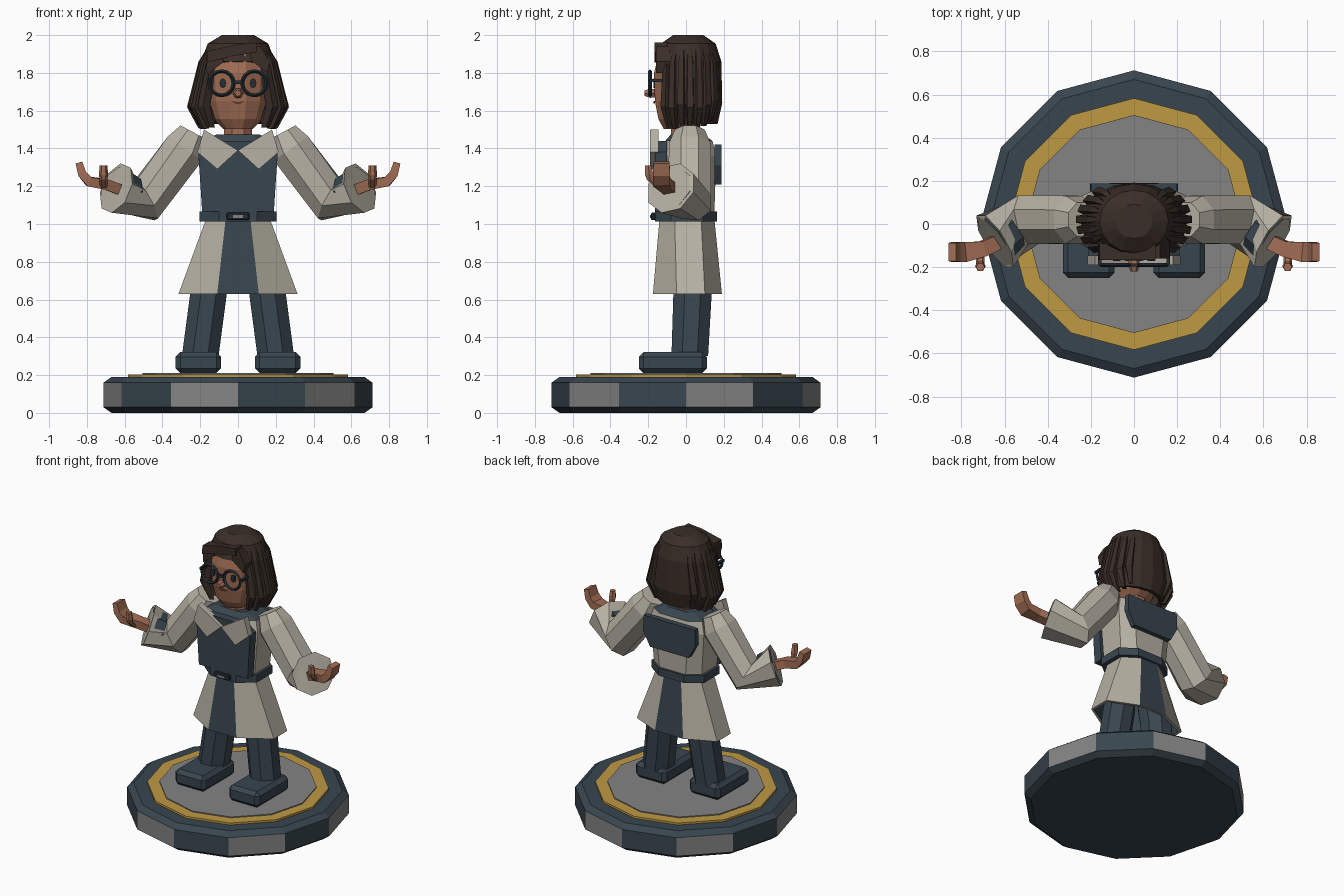
import bpy, bmesh, math, random
from mathutils import Vector

if "Cube" in bpy.data.objects:
    bpy.data.objects.remove(bpy.data.objects["Cube"])

random.seed(4)


def material(name, rgb):
    m = bpy.data.materials.new(name)
    m.diffuse_color = (*rgb, 1)
    m.use_nodes = True
    m.node_tree.nodes["Principled BSDF"].inputs["Base Color"].default_value = m.diffuse_color
    return m


NAVY = material("dark slate", (0.040, 0.060, 0.078))
COAT = material("coat beige", (0.47, 0.44, 0.37))
SKIN = material("skin", (0.36, 0.155, 0.09))
HAIR = material("hair brown", (0.042, 0.027, 0.021))
GREY = material("stone grey", (0.23, 0.23, 0.235))
GOLD = material("gold", (0.52, 0.32, 0.055))
FRAME = material("frame blue black", (0.018, 0.028, 0.038))
LIP = material("lip brown", (0.24, 0.10, 0.06))


def finish(name, bm, mats, mirror=False, bevel=0.0):
    bmesh.ops.recalc_face_normals(bm, faces=bm.faces[:])
    me = bpy.data.meshes.new(name)
    bm.to_mesh(me)
    bm.free()
    for m in mats:
        me.materials.append(m)
    ob = bpy.data.objects.new(name, me)
    bpy.context.collection.objects.link(ob)
    if bevel:
        b = ob.modifiers.new("bevel", 'BEVEL')
        b.width, b.segments = bevel, 1
    if mirror:
        ob.modifiers.new("mirror", 'MIRROR').use_mirror_merge = False
    return ob


def loft(name, rings, mats, rule=None, mirror=False, bevel=0.0, closed=True):
    """Skin a list of equal point rings; rule(segment, face) picks the material."""
    bm = bmesh.new()
    vs = [[bm.verts.new(p) for p in r] for r in rings]
    n = len(rings[0])
    made = []
    for k in range(len(vs) - 1):
        for i in range(n):
            j = (i + 1) % n
            made.append((k, bm.faces.new((vs[k][i], vs[k][j], vs[k + 1][j], vs[k + 1][i]))))
    if closed:
        made.append((-1, bm.faces.new(vs[0][::-1])))
        made.append((len(vs) - 1, bm.faces.new(vs[-1])))
    bmesh.ops.recalc_face_normals(bm, faces=bm.faces[:])
    bm.normal_update()
    if rule:
        for k, f in made:
            f.material_index = rule(k, f)
    return finish(name, bm, mats, mirror, bevel)


def flat_ring(z, rx, ry, n, cx=0.0, cy=0.0, phase=0.0):
    return [(cx + rx * math.cos(phase + 2 * math.pi * i / n),
             cy + ry * math.sin(phase + 2 * math.pi * i / n), z) for i in range(n)]


def path_rings(path, n, phase=0.0):
    """path: (x, y, z, radius along y, radius across)"""
    pts = [Vector(p[:3]) for p in path]
    out = []
    for i, p in enumerate(path):
        t = (pts[min(i + 1, len(pts) - 1)] - pts[max(i - 1, 0)]).normalized()
        y = Vector((0, 1, 0))
        u = (y - t * y.dot(t)).normalized()
        v = t.cross(u)
        out.append([pts[i] + u * p[3] * math.cos(phase + 2 * math.pi * k / n)
                    + v * p[4] * math.sin(phase + 2 * math.pi * k / n) for k in range(n)])
    return out


def plate(name, pts, y0, y1, mat, mirror=False, bevel=0.0):
    """Outline in x and z, extruded along y."""
    return loft(name, [[(x, y, z) for x, z in pts] for y in (y0, y1)], [mat], mirror=mirror, bevel=bevel)


def box(name, x0, x1, y0, y1, z0, z1, mat, mirror=False, bevel=0.0):
    return plate(name, [(x0, z0), (x1, z0), (x1, z1), (x0, z1)], y0, y1, mat, mirror, bevel)


# --- round stand with alternating side panels
def stand_rule(k, f):
    a = math.atan2(f.calc_center_median().y, f.calc_center_median().x) % (2 * math.pi)
    return 1 if k == 1 and int(a / (math.pi / 6)) % 2 == 0 else 0


loft("stand", [flat_ring(z, r, r, 12) for z, r in ((0, .67), (.03, .712), (.16, .712), (.19, .67))],
     [NAVY, GREY], stand_rule)
loft("gold_ring", [flat_ring(z, .583, .583, 12) for z in (.18, .204)], [GOLD])
loft("stand_top", [flat_ring(z, .505, .505, 12) for z in (.19, .211)], [GREY])

# --- shoes and legs
box("shoe", .09, .33, -.25, .11, .211, .322, NAVY, True, .025)
loft("leg", [flat_ring(.30, .105, .105, 8, .20, .02, math.pi / 8),
             flat_ring(.64, .105, .11, 8, .155, .035, math.pi / 8),
             flat_ring(.93, .085, .10, 8, .10, .02, math.pi / 8)], [NAVY], mirror=True)


# --- coat: octagonal sections with a narrow front and back panel
def section(z, px, x, yf, ysf, ysb, yb):
    half = [(px, yf), (x, ysf), (x, ysb), (px, yb)]
    return [(a, b, z) for a, b in half] + [(-a, b, z) for a, b in half[::-1]]


def panel_rule(k, f):
    return 1 if k == 0 and abs(f.normal.x) < .2 or k >= 2 else 0


loft("coat_skirt", [section(1.03, .065, .168, -.14, -.06, .08, .15),
                    section(.63, .11, .315, -.175, -.05, .10, .19),
                    section(.63, .10, .295, -.16, -.045, .09, .175),
                    section(.98, .06, .155, -.125, -.05, .07, .13)], [COAT, NAVY], panel_rule)
loft("belt", [section(z, .10, .205, -.165, -.08, .09, .165) for z in (1.012, 1.066)], [NAVY])
box("buckle", -.06, .06, -.186, -.16, 1.02, 1.06, FRAME, bevel=.006)
box("buckle_plate", -.027, .027, -.191, -.184, 1.032, 1.047, GREY)
loft("coat_body", [section(1.05, .10, .185, -.13, -.08, .09, .15),
                   section(1.36, .13, .21, -.13, -.08, .10, .16),
                   section(1.44, .11, .19, -.11, -.07, .09, .14),
                   section(1.475, .08, .11, -.08, -.06, .07, .09)],
     [COAT, NAVY], lambda k, f: 1 if k >= 2 else 0)
plate("front_panel", [(-.19, 1.066), (.19, 1.066), (.21, 1.38), (.12, 1.44), (-.12, 1.44), (-.21, 1.38)],
      -.165, -.10, NAVY)
plate("collar_lapel", [(0, 1.39), (.11, 1.29), (.215, 1.38), (.18, 1.50)], -.19, -.145, COAT, True)
plate("back_flap", [(-.15, 1.21), (.15, 1.21), (.205, 1.31), (.20, 1.42), (-.20, 1.42), (-.205, 1.31)],
      .15, .187, NAVY)

# --- sleeves with a dark hollow cuff
loft("sleeve", path_rings([(.235, .02, 1.485, .085, .085), (.28, .02, 1.40, .12, .12),
                           (.49, .02, 1.125, .125, .125), (.645, -.08, 1.19, .15, .14)], 8, math.pi / 8)
     + path_rings([(.645, -.08, 1.19, .13, .12), (.57, -.025, 1.16, .11, .10)], 8, math.pi / 8)[0:2],
     [COAT, NAVY], lambda k, f: 1 if k >= 4 else 0, mirror=True)

# --- forearm, open hand, thumb
loft("hand", path_rings([(.54, -.04, 1.15, .045, .04), (.70, -.115, 1.21, .05, .04),
                         (.79, -.13, 1.225, .065, .036), (.825, -.13, 1.265, .065, .032),
                         (.842, -.13, 1.325, .06, .026)], 4, math.pi / 4), [SKIN], mirror=True)
loft("thumb", [flat_ring(z, r, r, 6, .712, y) for z, r, y in
               ((1.19, .02, -.14), (1.235, .02, -.19), (1.26, .025, -.195), (1.31, .02, -.20))],
     [SKIN], mirror=True)

# --- neck and head
loft("neck", [flat_ring(z, .08, .08, 8, 0, -.005, math.pi / 8) for z in (1.42, 1.58)], [SKIN])
loft("head", [flat_ring(z, rx, ry, 12, 0, cy, math.pi / 12) for z, rx, ry, cy in
              ((1.502, .08, .08, -.04), (1.555, .135, .13, -.02), (1.65, .165, .165, -.005),
               (1.80, .17, .17, -.005), (1.90, .15, .15, 0))], [SKIN])
loft("nose", [[(x, y, z) for x, _, z in flat] for flat, y in
              (([(r * math.cos(a * math.pi / 3), 0, 1.692 + r * math.sin(a * math.pi / 3)) for a in range(6)], y)
               for r, y in ((.022, -.15), (.028, -.19), (.016, -.22)))], [SKIN])
plate("mouth", [(-.036, 1.652), (-.015, 1.639), (.015, 1.639), (.036, 1.652), (.015, 1.646), (-.015, 1.646)],
      -.172, -.163, LIP)

# --- eyes and round glasses
plate("eye", [(.08 + .018 * math.cos(a * math.pi / 4), 1.745 + .026 * math.sin(a * math.pi / 4))
              for a in range(8)], -.172, -.163, FRAME, True)
loops = []
for a in range(17):
    c, s = math.cos(a * math.pi / 8), math.sin(a * math.pi / 8)
    loops.append([(.087 + r * c, y, 1.745 + r * s)
                  for r, y in ((.074, -.19), (.064, -.20), (.054, -.19), (.064, -.18))])
loft("glasses_rim", loops, [FRAME], mirror=True, closed=False)
box("glasses_bridge", -.026, .026, -.198, -.182, 1.742, 1.76, FRAME)
box("glasses_temple", .15, .168, -.192, -.03, 1.752, 1.768, FRAME, True)

# --- hair shell, open over the face
SHELL = [(2.0, .085, .08), (1.955, .16, .145), (1.86, .197, .175), (1.64, .248, .18), (1.53, .20, .155)]
HY = .012
bm = bmesh.new()
rows = [[bm.verts.new(p) for p in flat_ring(z, rx, ry, 16, 0, HY)] for z, rx, ry in SHELL]
bm.faces.new(rows[0])
for k in range(4):
    for i in range(16):
        if k < 2 or not 10 <= i < 14:
            j = (i + 1) % 16
            bm.faces.new((rows[k][i], rows[k][j], rows[k + 1][j], rows[k + 1][i]))
shell = finish("hair_shell", bm, [HAIR])
sol = shell.modifiers.new("thickness", 'SOLIDIFY')
sol.thickness, sol.offset = .035, -1

# --- side locks lying on the shell
for n, deg in enumerate(range(-42, 62, 15)):
    rings = []
    drop = random.uniform(-.03, .02)
    for (z, rx, ry), w, out in zip(SHELL[1:], (3, 7, 8, 5), (-.01, .012, .022, .01)):
        ring = []
        for da, o in ((-w, -.02), (-w * .6, out), (w * .6, out), (w, -.02)):
            a = math.radians(deg + da)
            ring.append(((rx + o) * math.cos(a), HY + (ry + o) * math.sin(a), z + (drop if z < 1.7 else 0)))
        rings.append(ring)
    loft(f"side_lock_{n + 1}", rings, [HAIR], mirror=True)

# --- fringe
plate("fringe_sweep", [(-.165, 1.855), (-.16, 1.915), (-.01, 1.95), (.10, 1.96), (.10, 1.91), (-.02, 1.89)],
      -.168, -.09, HAIR)
plate("fringe_side", [(.07, 1.865), (.155, 1.80), (.168, 1.86), (.12, 1.94), (.06, 1.94)], -.160, -.08, HAIR)
plate("fringe_corner", [(-.165, 1.79), (-.08, 1.855), (-.08, 1.90), (-.168, 1.88)], -.155, -.08, HAIR)
